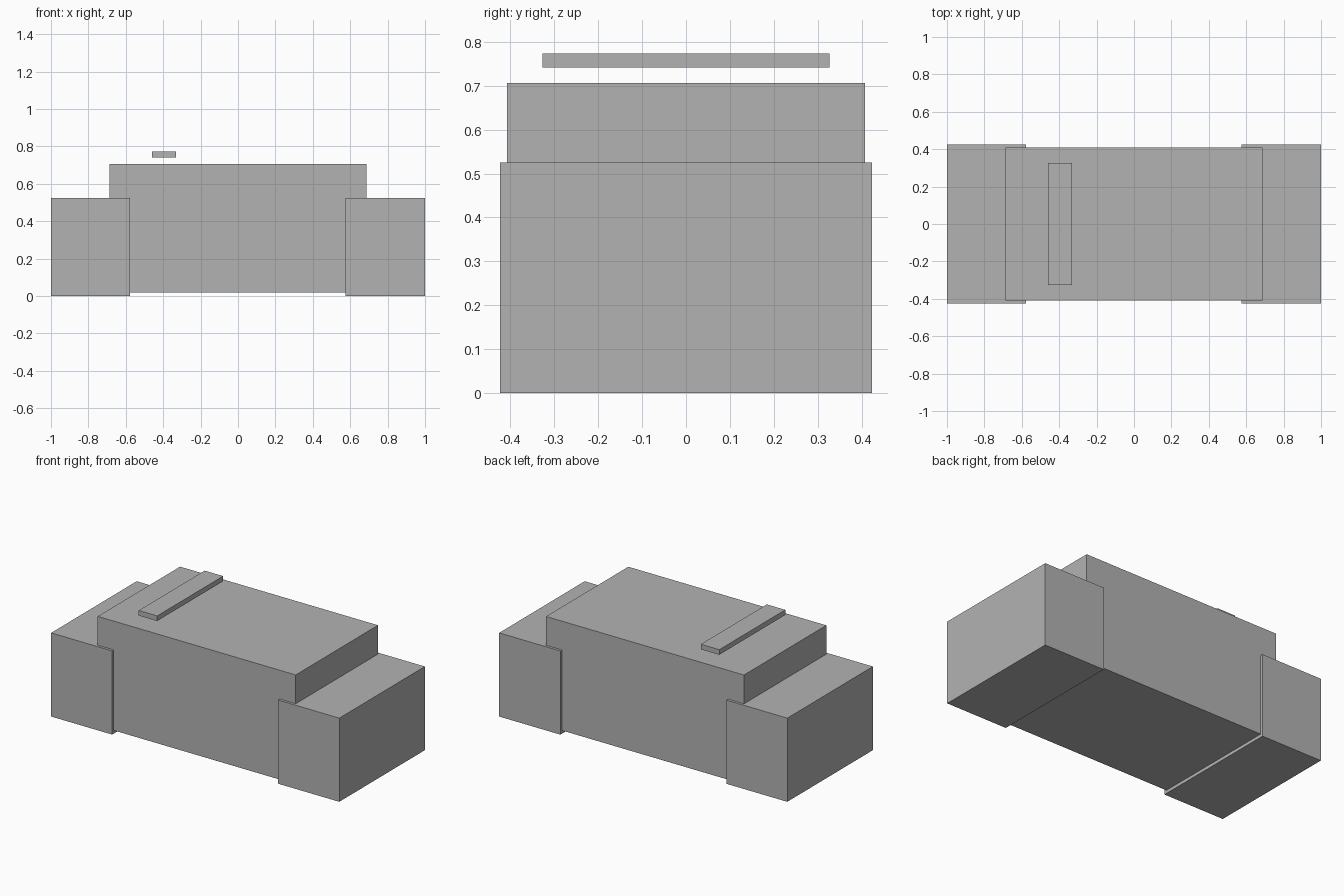
import bpy

# Remove the default object
default = bpy.data.objects.get("Cube")
if default:
    bpy.data.objects.remove(default, do_unlink=True)

# Single flat colour
grey = bpy.data.materials.new("plain_grey")
grey.use_nodes = True
colour = (0.45, 0.45, 0.45, 1)
grey.diffuse_color = colour
grey.node_tree.nodes["Principled BSDF"].inputs["Base Color"].default_value = colour


def box(name, low, high):
    """Flat-faced box between two opposite corners."""
    bpy.ops.mesh.primitive_cube_add(size=1)
    part = bpy.context.object
    part.name = name
    size = [b - a for a, b in zip(low, high)]
    centre = [(a + b) / 2 for a, b in zip(low, high)]
    for vert in part.data.vertices:
        vert.co = [c * s for c, s in zip(vert.co, size)]
    part.location = centre
    part.data.materials.append(grey)
    return part


# Central body, raised slightly off the ground
box("main_body", (-0.688, -0.408, 0.02), (0.686, 0.408, 0.706))

# Lower end blocks, a little wider than the body
box("right_end_block", (-1, -0.424, 0), (-0.577, 0.424, 0.525))
box("left_end_block", (0.575, -0.424, 0), (1, 0.424, 0.525))

# Thin bar floating above the body
box("top_bar", (-0.46, -0.327, 0.741), (-0.332, 0.327, 0.773))
